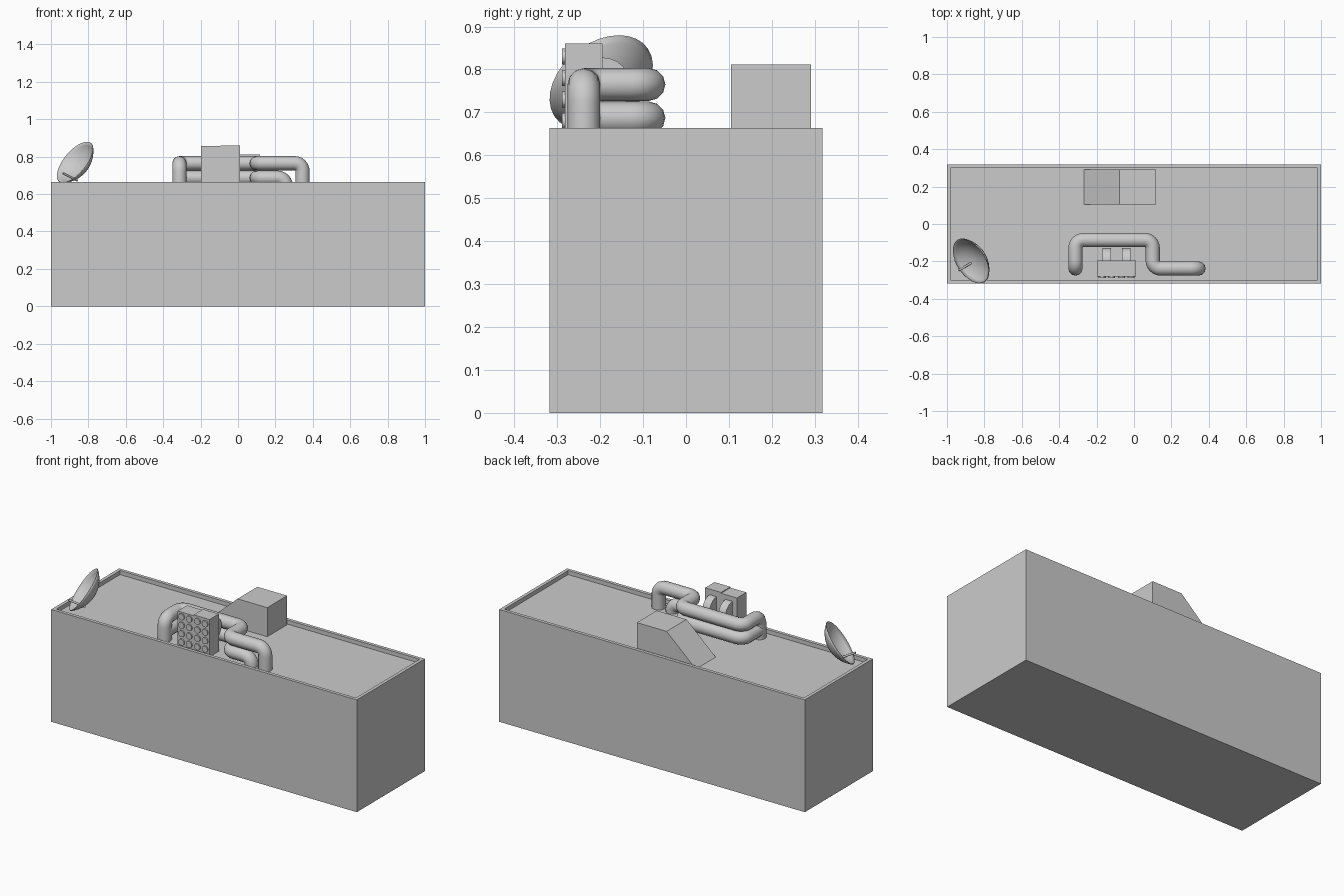
import bpy, bmesh, math
from mathutils import Vector

if "Cube" in bpy.data.objects:
    bpy.data.objects.remove(bpy.data.objects["Cube"])

grey = bpy.data.materials.new("light_grey")
grey.diffuse_color = (0.6, 0.6, 0.6, 1)
grey.use_nodes = True
grey.node_tree.nodes["Principled BSDF"].inputs["Base Color"].default_value = grey.diffuse_color


def finish(name, bm, smooth=False):
    bmesh.ops.recalc_face_normals(bm, faces=bm.faces)
    me = bpy.data.meshes.new(name)
    bm.to_mesh(me)
    bm.free()
    me.materials.append(grey)
    ob = bpy.data.objects.new(name, me)
    bpy.context.collection.objects.link(ob)
    if smooth:
        shade(ob)
    return ob


def shade(ob):
    bpy.ops.object.select_all(action='DESELECT')
    ob.select_set(True)
    bpy.context.view_layer.objects.active = ob
    bpy.ops.object.shade_smooth_by_angle(angle=math.radians(40))


def add_box(bm, x0, x1, y0, y1, z0, z1):
    vs = bmesh.ops.create_cube(bm, size=1)["verts"]
    for v in vs:
        v.co = ((x0 + x1) / 2 + v.co.x * (x1 - x0),
                (y0 + y1) / 2 + v.co.y * (y1 - y0),
                (z0 + z1) / 2 + v.co.z * (z1 - z0))


def add_cylinder(bm, a, b, r, n):
    a, b = Vector(a), Vector(b)
    q = (b - a).to_track_quat('Z', 'Y')
    vs = bmesh.ops.create_cone(bm, cap_ends=True, segments=n, radius1=r,
                               radius2=r, depth=(b - a).length)["verts"]
    for v in vs:
        v.co = q @ v.co + (a + b) / 2


# Building block with a raised rim around a sunken roof
FLOOR = 0.64
bm = bmesh.new()
add_box(bm, -1, 1, -0.318, 0.318, 0, 0.664)
top = max(bm.faces, key=lambda f: f.calc_center_median().z)
bmesh.ops.inset_region(bm, faces=[top], thickness=0.028)
low = bmesh.ops.extrude_face_region(bm, geom=[top])["geom"]
bmesh.ops.delete(bm, geom=[top], context='FACES')
for v in low:
    if isinstance(v, bmesh.types.BMVert):
        v.co.z = FLOOR
finish("building_block", bm)

# Roof access hut with a sloping side
bm = bmesh.new()
profile = [(-0.268, FLOOR), (0.118, FLOOR), (0.118, 0.812), (-0.077, 0.812)]
face = bm.faces.new([bm.verts.new((x, 0.105, z)) for x, z in profile])
ext = bmesh.ops.extrude_face_region(bm, geom=[face])["geom"]
bmesh.ops.translate(bm, vec=(0, 0.186, 0),
                    verts=[g for g in ext if isinstance(g, bmesh.types.BMVert)])
finish("roof_hut", bm)


# Pipes with rounded elbows
def pipe(name, pts, bend=0.042, r=0.038):
    pts = [Vector(p) for p in pts]
    path = [pts[0]]
    for a, b, c in zip(pts, pts[1:], pts[2:]):
        u, w = (a - b).normalized(), (c - b).normalized()
        centre = b + (u + w) * bend
        for i in range(7):
            t = math.pi / 2 * i / 6
            path.append(centre - w * bend * math.cos(t) - u * bend * math.sin(t))
    path.append(pts[-1])
    cu = bpy.data.curves.new(name, 'CURVE')
    cu.dimensions = '3D'
    cu.bevel_depth = r
    cu.bevel_resolution = 4
    cu.use_fill_caps = True
    sp = cu.splines.new('POLY')
    sp.points.add(len(path) - 1)
    for p, co in zip(sp.points, path):
        p.co = (*co, 1)
    cu.materials.append(grey)
    ob = bpy.data.objects.new(name, cu)
    bpy.context.collection.objects.link(ob)
    bpy.ops.object.select_all(action='DESELECT')
    ob.select_set(True)
    bpy.context.view_layer.objects.active = ob
    bpy.ops.object.convert(target='MESH')
    shade(bpy.context.view_layer.objects.active)


F, B = -0.238, -0.086
for name, z, x_end, start in (
        ("upper_pipe", 0.765, 0.345, [(-0.313, F, FLOOR)]),
        ("lower_pipe", 0.687, 0.255, [])):
    pipe(name, start + [(-0.313, F, z), (-0.313, B, z), (0.1, B, z),
                        (0.1, F, z), (x_end, F, z), (x_end, F, FLOOR - 0.01)])

# Two vent cabinets, each with a round fan drum behind and buttons in front
for side, x0, height in (("left", -0.197, 0.856), ("right", -0.093, 0.861)):
    bm = bmesh.new()
    add_box(bm, x0, x0 + 0.104, -0.282, -0.195, FLOOR, height)
    finish(side + "_vent_cabinet", bm)

    bm = bmesh.new()
    xc = x0 + 0.052
    add_cylinder(bm, (xc - 0.023, -0.195, 0.761), (xc + 0.023, -0.195, 0.761), 0.067, 24)
    finish(side + "_fan_drum", bm, True)

    bm = bmesh.new()
    for col in (0.027, 0.077):
        for row in range(4):
            z = 0.83 - 0.05 * row
            add_cylinder(bm, (x0 + col, -0.278, z), (x0 + col, -0.289, z), 0.019, 16)
    finish(side + "_vent_buttons", bm, True)

# Satellite dish: thin spherical cap facing up and outwards
axis = Vector((-0.69, -0.445, 0.57)).normalized()
centre = Vector((-0.872, -0.198, 0.77))
rim, depth = 0.133, 0.065
R = (rim * rim + depth * depth) / (2 * depth)
amax = math.asin(rim / R)
bm = bmesh.new()
arc = []
for i in range(9):
    a = amax * i / 8
    arc.append(bm.verts.new((R * math.sin(a), 0, R - depth - R * math.cos(a))))
edges = [bm.edges.new(p) for p in zip(arc, arc[1:])]
bmesh.ops.spin(bm, geom=arc + edges, cent=(0, 0, 0), axis=(0, 0, 1),
               angle=math.tau, steps=32)
bmesh.ops.remove_doubles(bm, verts=bm.verts, dist=1e-5)
q = axis.to_track_quat('Z', 'Y')
for v in bm.verts:
    v.co = q @ v.co + centre
dish = finish("dish", bm, True)
shell = dish.modifiers.new("shell", 'SOLIDIFY')
shell.thickness = 0.004
shell.offset = 0

# Receiver rod in the lower half of the dish
bm = bmesh.new()
add_cylinder(bm, (-0.858, -0.201, 0.673), (-0.936, -0.248, 0.711), 0.006, 10)
finish("dish_receiver", bm, True)
